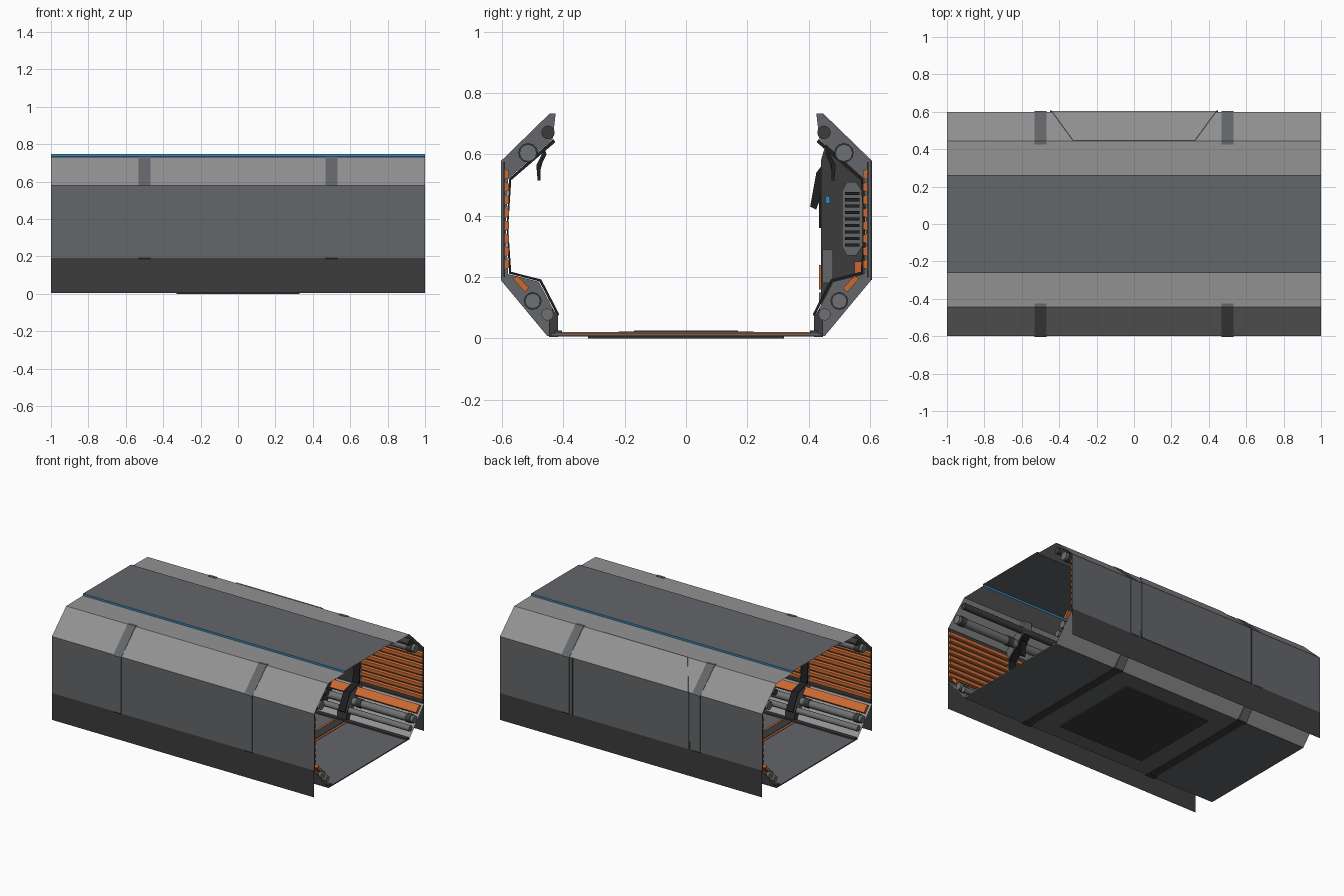
import bpy, bmesh, math
from mathutils import Matrix

if "Cube" in bpy.data.objects:
    bpy.data.objects.remove(bpy.data.objects["Cube"])


def material(name, rgb):
    m = bpy.data.materials.new(name)
    m.diffuse_color = (*rgb, 1)
    m.use_nodes = True
    m.node_tree.nodes["Principled BSDF"].inputs["Base Color"].default_value = m.diffuse_color
    return m


HULL = material("hull grey", (0.125, 0.133, 0.142))
LIGHT = material("light grey", (0.29, 0.29, 0.29))
DARK = material("dark grey", (0.045, 0.045, 0.045))
BLACK = material("black", (0.013, 0.014, 0.015))
ORANGE = material("orange", (0.60, 0.14, 0.03))
BLUE = material("blue", (0.03, 0.25, 0.55))
STEEL = material("pipe grey", (0.16, 0.165, 0.17))


def finish(name, bm, mats, normals=True):
    if normals:
        bmesh.ops.recalc_face_normals(bm, faces=bm.faces[:])
    me = bpy.data.meshes.new(name)
    bm.to_mesh(me)
    bm.free()
    for m in mats:
        me.materials.append(m)
    ob = bpy.data.objects.new(name, me)
    bpy.context.collection.objects.link(ob)
    return ob


def prism(name, pts, x0, x1, mat, side=1):
    """Extrude a (y, z) outline along x; side=-1 mirrors it in y."""
    bm = bmesh.new()
    a = [bm.verts.new((x0, side * y, z)) for y, z in pts]
    b = [bm.verts.new((x1, side * y, z)) for y, z in pts]
    n = len(pts)
    bm.faces.new(a)
    bm.faces.new(b[::-1])
    for i in range(n):
        j = (i + 1) % n
        bm.faces.new((a[j], a[i], b[i], b[j]))
    return finish(name, bm, [mat])


def box(name, x0, x1, y0, y1, z0, z1, mat, side=1):
    return prism(name, [(y0, z0), (y1, z0), (y1, z1), (y0, z1)], x0, x1, mat, side)


def sheet(name, p, q, mat, side=1, x=1.0, xq=None):
    """Single flat panel between two (y, z) points, running along x."""
    xq = x if xq is None else xq
    bm = bmesh.new()
    v = [bm.verts.new(c) for c in ((-x, side * p[0], p[1]), (x, side * p[0], p[1]),
                                   (xq, side * q[0], q[1]), (-xq, side * q[0], q[1]))]
    f = bm.faces.new(v if side < 0 else v[::-1])
    f.normal_update()
    return finish(name, bm, [mat], False)


def pipe(name, y, z, r, mat, side=1, x0=-1, x1=1, n=12):
    bm = bmesh.new()
    bmesh.ops.create_cone(bm, cap_ends=True, segments=n, radius1=r, radius2=r, depth=x1 - x0,
                          matrix=Matrix.Translation(((x0 + x1) / 2, side * y, z))
                          @ Matrix.Rotation(math.pi / 2, 4, 'Y'))
    ob = finish(name, bm, [mat])
    for p in ob.data.polygons:
        p.use_smooth = len(p.vertices) == 4
    return ob


RIB = [(.425, .733), (.445, .733), (.604, .578), (.604, .19), (.452, .007), (.42, .007),
       (.42, .07), (.48, .185), (.58, .21), (.588, .36), (.58, .52), (.435, .65)]
FOOT = [(.418, .004), (.447, .004), (.447, .05), (.436, .1), (.418, .07)]
HANDLE = [(.452, .632), (.462, .625), (.455, .60), (.475, .56), (.475, .515),
          (.484, .515), (.488, .565), (.47, .60)]

# roof and floor
sheet("roof_panel", (-.262, .746), (.262, .746), HULL)
box("floor_plate", -1, 1, -.44, .44, .008, .016, HULL)

for s, tag in ((-1, "front"), (1, "back")):
    # outer shell strips
    sheet(tag + "_skirt", (.6, .005), (.6, .19), DARK, s)
    sheet(tag + "_wall", (.6, .19), (.6, .58), HULL, s)
    sheet(tag + "_upper_slope", (.6, .58), (.443, .73), LIGHT, s)
    sheet(tag + "_roof_edge", (.443, .73), (.262, .733), LIGHT, s)
    sheet(tag + "_blue_strip", (.262, .732), (.262, .746), BLUE, s)
    sheet(tag + "_lower_slope", (.44, .01), (.6, .19), LIGHT, s)
    # inner wall backing and floor edge rail
    box(tag + "_inner_wall", -1, 1, .59, .596, .2, .575, DARK, s)
    box(tag + "_floor_rail", -1, 1, .405, .43, .016, .026, DARK, s)
    # ribs, feet and handles
    for x in (-.5, .5):
        prism(tag + "_rib", RIB, x - .031, x + .031, HULL, s)
        prism(tag + "_rib_foot", FOOT, x - .036, x + .036, DARK, s)
        prism(tag + "_rib_handle", HANDLE, x - .02, x + .02, BLACK, s)
        prism(tag + "_rib_lining", [(.418, .07), (.478, .186), (.577, .211), (.585, .36),
                                    (.577, .521), (.433, .65), (.426, .64), (.57, .516),
                                    (.58, .36), (.57, .217), (.472, .192), (.414, .08)],
              x - .025, x + .025, BLACK, s)
    # pipes along the corners
    pipe(tag + "_lower_pipe", .50, .122, .025, STEEL, s)
    pipe(tag + "_floor_pipe", .452, .078, .02, STEEL, s)
    pipe(tag + "_upper_pipe", .515, .605, .028, STEEL, s)
    pipe(tag + "_ceiling_pipe", .45, .672, .022, DARK, s)
    prism(tag + "_orange_rail", [(.525, .15), (.565, .195), (.55, .205), (.512, .165)],
          -1, 1, ORANGE, s)
    for x in (-.96, -.58, .58, .96):
        pipe(tag + "_pipe_collar", .50, .122, .029, DARK, s, x - .02, x + .02)
        pipe(tag + "_upper_collar", .515, .605, .032, DARK, s, x - .02, x + .02)
    # orange wall slats in each bay
    bays = [(-1, -.535), (.535, 1)] + ([(-.465, .465)] if s < 0 else [])
    for a, b in bays:
        for i in range(8):
            z = .225 + i * .042
            prism(tag + "_wall_slat", [(.59, z), (.578, z + .005), (.578, z + .028),
                                       (.59, z + .034)], a, b, ORANGE, s)

# raised service panel on the outside of the back wall
for p, q, x, xq, m in (((.604, .19), (.604, .582), .45, .44, HULL),
                       ((.604, .582), (.447, .734), .44, .325, LIGHT)):
    ob = sheet("service_panel", p, q, m, 1, x, xq)
    mod = ob.modifiers.new("thickness", 'SOLIDIFY')
    mod.thickness = .005
for a, b in ((-.45, -.44), (.44, .45)):
    box("service_panel_edge", a, b, .602, .606, .19, .58, DARK)

# equipment console inside the back wall
prism("console_body", [(.585, .19), (.585, .54), (.5, .63), (.455, .63), (.44, .58),
                       (.44, .1), (.47, .06), (.5, .09)], -.34, .34, DARK)
box("console_screen", -.2, .2, .434, .44, .36, .54, BLACK)
for i in range(3):
    box("console_light", -.1 + i * .07, -.06 + i * .07, .431, .435, .44, .46, BLUE)
for a, b in ((-.3, -.24), (.24, .3)):
    prism("console_grab_bar", [(.44, .56), (.425, .54), (.405, .43), (.425, .42), (.44, .47)],
          a, b, BLACK)
    box("console_orange_tab", a, b, .434, .44, .16, .24, ORANGE)
for i in range(4):
    box("console_drawer", -.32 + i * .165, -.175 + i * .165, .433, .44, .12, .15, STEEL)
for e in (-1, 1):
    x0, x1 = sorted((e * .338, e * .35))
    prism("console_end_vent", [(.525, .27), (.555, .27), (.575, .3), (.575, .48), (.555, .51),
                               (.525, .51), (.508, .48), (.508, .3)], x0, x1, HULL)
    for i in range(9):
        a, b = sorted((e * .349, e * .356))
        box("vent_slat", a, b, .518, .566, .3 + i * .021, .31 + i * .021, BLACK)
    box("console_end_tag", x0, x1, .55, .575, .21, .25, ORANGE)
    box("console_end_light", x0, x1, .455, .47, .44, .465, BLUE)
    box("console_end_box", x0, x1, .445, .48, .18, .29, HULL)

# floor hatch with nested dark frames
box("floor_hatch_base", -.33, .33, -.32, .32, 0, .009, DARK)
for i, m in enumerate((BLACK, HULL, BLACK, STEEL)):
    d = .05 * i if i < 2 else .05 + .05 * (i - 1)
    box("floor_hatch_layer", -.33 + d, .33 - d, -.32 + d, .32 - d, .014, .019 + .002 * i, m)

# floor cross beams with orange edge stripes
for x in (-.5, .5):
    box("floor_cross_beam", x - .03, x + .03, -.42, .42, .006, .021, DARK)
    for d in (-.04, .04):
        box("floor_orange_stripe", x + d - .007, x + d + .007, -.41, .41, .014, .02, ORANGE)
